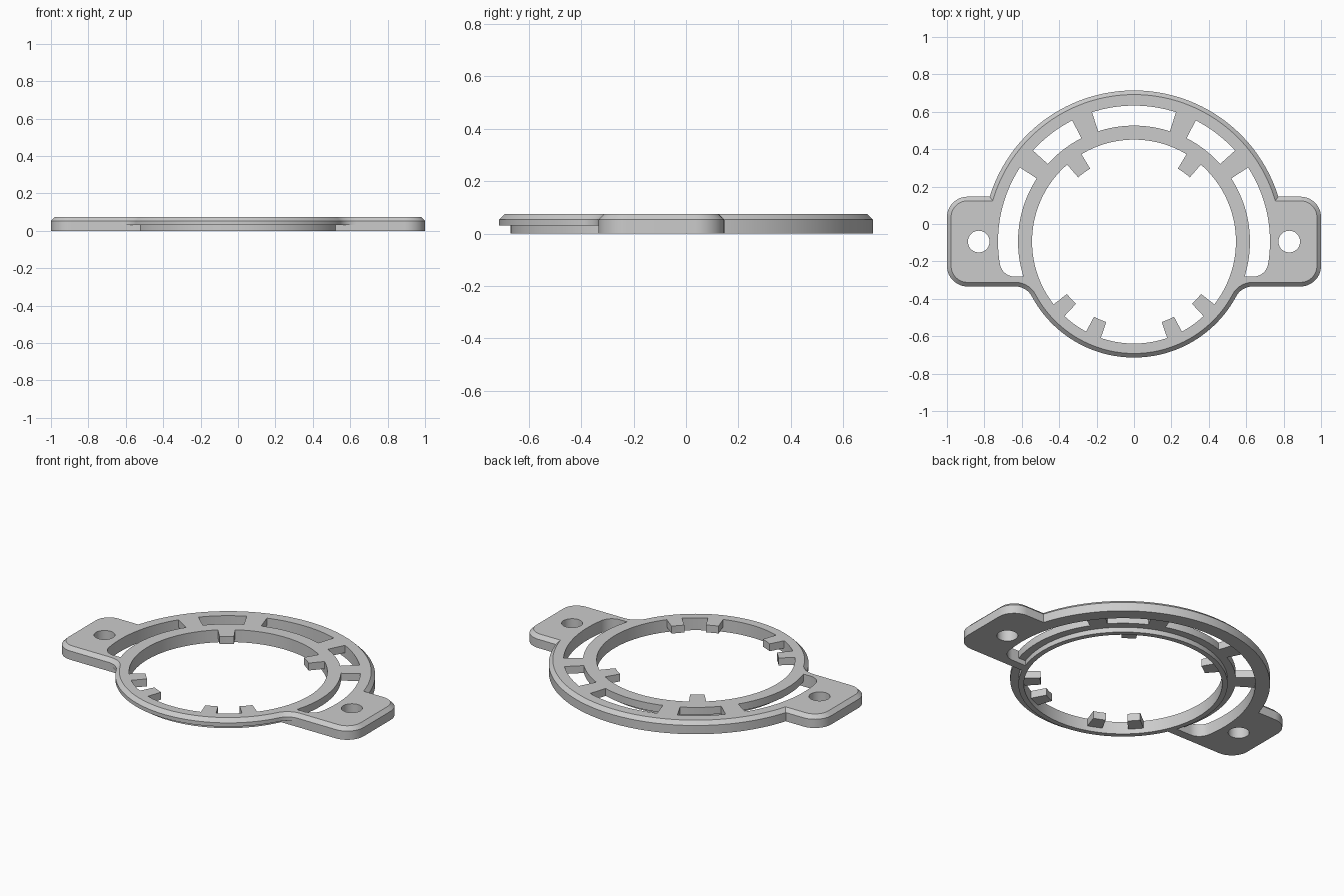
import bpy, bmesh, math

# Main dimensions; everything is concentric with the bore
TOP, STEP, CHAMFER = 0.075, 0.03, 0.022
R_RIM, R_SLOT, R_RING, R_FOOT, R_BORE, R_TAB = 0.808, 0.727, 0.62, 0.575, 0.545, 0.455
EAR, CORNER, FILLET = 0.24, 0.11, 0.10
CENTRE_Y = (R_RING - R_RIM) / 2

cube = bpy.data.objects.get("Cube")
if cube:
    bpy.data.objects.remove(cube, do_unlink=True)


def polar(r, deg, cx=0, cy=0):
    a = math.radians(deg)
    return (cx + r * math.cos(a), cy + r * math.sin(a))


def arc(r, a0, a1, cx=0, cy=0, step=1):
    """Arc through every whole step between two angles, ends included."""
    lo, hi = sorted((a0, a1))
    inner = [k * step for k in range(math.ceil(lo / step), math.floor(hi / step) + 1)
             if lo + 0.01 < k * step < hi - 0.01]
    angles = [lo] + inner + [hi]
    if a0 > a1:
        angles.reverse()
    return [polar(r, a, cx, cy) for a in angles]


def mirror(points):
    return [(-x, y) for x, y in reversed(points)]


def prisms(name, loops, z0, z1, chamfer=0):
    """Upright prisms from closed outlines, optionally chamfered on top."""
    bm = bmesh.new()
    for loop in loops:
        face = bm.faces.new([bm.verts.new((x, y + CENTRE_Y, z0)) for x, y in loop])
        out = bmesh.ops.extrude_face_region(bm, geom=[face], use_keep_orig=True)
        up = [v for v in out["geom"] if isinstance(v, bmesh.types.BMVert)]
        bmesh.ops.translate(bm, verts=up, vec=(0, 0, z1 - z0))
    bmesh.ops.recalc_face_normals(bm, faces=bm.faces)
    if chamfer:
        rim = [e for e in bm.edges if all(v.co.z > z1 - 1e-5 for v in e.verts)]
        bmesh.ops.bevel(bm, geom=rim, offset=chamfer, segments=1,
                        affect='EDGES', clamp_overlap=False)
    mesh = bpy.data.meshes.new(name)
    bm.to_mesh(mesh)
    bm.free()
    obj = bpy.data.objects.new(name, mesh)
    bpy.context.collection.objects.link(obj)
    return obj


# Outer outline: front ring, fillet, ear, rear rim
fx = math.sqrt((R_RING + FILLET) ** 2 - (EAR + FILLET) ** 2)
t = math.degrees(math.atan2(-EAR - FILLET, fx))
half = (arc(R_RING, -90, t)
        + arc(FILLET, t + 180, 90, fx, -EAR - FILLET, 6)[1:]
        + arc(CORNER, -90, 0, 1 - CORNER, CORNER - EAR, 6)
        + arc(CORNER, 0, 90, 1 - CORNER, EAR - CORNER, 6)
        + arc(R_RIM, math.degrees(math.asin(EAR / R_RIM)), 90))
plate = prisms("mounting_ring", [half + mirror(half)[1:-1]], 0, TOP, CHAMFER)

# Bore outline with six inward tabs
right_tabs = [(49, 59), (-47, -38), (-71, -62)]
tabs = right_tabs + [(180 - b, 180 - a) for a, b in right_tabs]


def bore_radius(deg):
    d = (deg + 180) % 360 - 180
    return R_TAB if any(a < d < b or a < d + 360 < b for a, b in tabs) else R_BORE


bore = []
for k in range(360):
    before, after = bore_radius(k - 0.5), bore_radius(k + 0.5)
    bore.append(polar(before, k))
    if before != after:
        bore.append(polar(after, k))

# Slots between the ring and the rim, the side ones with a rounded end
slot_end, end_r = -0.187, 0.08
ey = slot_end + end_r
ex = math.sqrt((R_SLOT - end_r) ** 2 - ey ** 2)
tangent = math.degrees(math.atan2(ey, ex))
round_end = arc(end_r, -90, tangent, ex, ey, 6)[:-1]


def inner_end(r):
    return math.degrees(math.asin(slot_end / r))


def slot(a0, a1):
    return arc(R_SLOT, a0, a1) + arc(R_RING, a1, a0)


side_slot = round_end + arc(R_SLOT, tangent, 33) + arc(R_RING, 33, inner_end(R_RING))
right_slots = [slot(42, 63), side_slot]
slots = [slot(72, 108)] + right_slots + [mirror(s) for s in right_slots]
holes = [arc(0.058, 0, 360, side * 0.83, 0, 10)[:-1] for side in (-1, 1)]
through = prisms("through_cutter", [bore] + slots + holes, -0.1, 0.2)

# Underside recesses: below the tabs, below the spokes, and around the front
a = inner_end(R_FOOT)
groove = (round_end + arc(R_SLOT, tangent, 180 - tangent)
          + mirror(round_end) + arc(R_FOOT, 180 - a, a))
edge = -EAR - 0.0002
b = math.degrees(math.asin(edge / R_FOOT))
lip = arc(R_FOOT, b, -180 - b) + [(-0.75, edge), (-0.75, -0.9), (0.75, -0.9), (0.75, edge)]
under = prisms("under_cutter", [arc(R_BORE, 0, 360)[:-1], groove, lip], -0.1, STEP)

# Cut the plate and keep the result as plain mesh
for cutter in (under, through):
    cutter.hide_render = True
    mod = plate.modifiers.new(cutter.name, 'BOOLEAN')
    mod.operation, mod.solver, mod.object = 'DIFFERENCE', 'EXACT', cutter
bpy.context.view_layer.update()
evaluated = plate.evaluated_get(bpy.context.evaluated_depsgraph_get())
result = bpy.data.meshes.new_from_object(evaluated)
plate.modifiers.clear()
plate.data = result
for cutter in (under, through):
    bpy.data.objects.remove(cutter, do_unlink=True)

# Single grey material
grey = bpy.data.materials.new("light_grey")
grey.use_nodes = True
colour = (0.6, 0.6, 0.6, 1)
grey.diffuse_color = colour
grey.node_tree.nodes["Principled BSDF"].inputs["Base Color"].default_value = colour
plate.data.materials.clear()
plate.data.materials.append(grey)

bpy.ops.object.select_all(action='DESELECT')
plate.select_set(True)
bpy.context.view_layer.objects.active = plate
bpy.ops.object.shade_smooth_by_angle(angle=math.radians(30))
